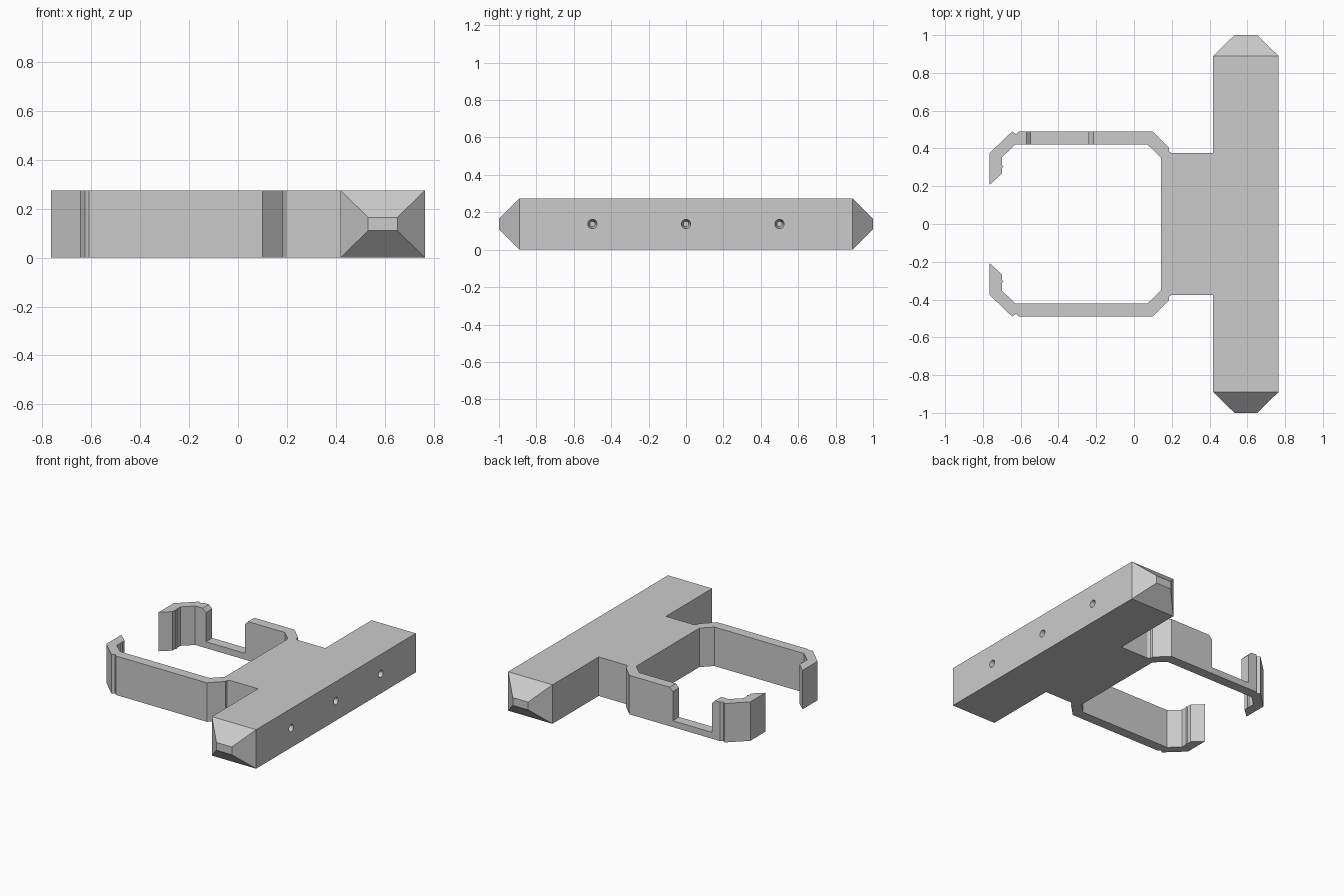
import bpy
import bmesh
from mathutils import Matrix

HEIGHT = 0.275

if "Cube" in bpy.data.objects:
    bpy.data.objects.remove(bpy.data.objects["Cube"], do_unlink=True)

grey = bpy.data.materials.new("light grey plastic")
grey.use_nodes = True
colour = (0.6, 0.6, 0.6, 1)
grey.diffuse_color = colour
grey.node_tree.nodes["Principled BSDF"].inputs["Base Color"].default_value = colour


def make_object(name, bm):
    bmesh.ops.recalc_face_normals(bm, faces=bm.faces)
    mesh = bpy.data.meshes.new(name)
    bm.to_mesh(mesh)
    bm.free()
    mesh.materials.append(grey)
    obj = bpy.data.objects.new(name, mesh)
    bpy.context.collection.objects.link(obj)
    return obj


def extrude_profile(name, points, direction):
    """Closed 3D outline pushed along a direction."""
    bm = bmesh.new()
    face = bm.faces.new([bm.verts.new(p) for p in points])
    result = bmesh.ops.extrude_face_region(bm, geom=[face], use_keep_orig=True)
    moved = [v for v in result["geom"] if isinstance(v, bmesh.types.BMVert)]
    bmesh.ops.translate(bm, verts=moved, vec=direction)
    return make_object(name, bm)


def cut(target, cutter):
    cutter.hide_render = True
    cutter.hide_viewport = True
    mod = target.modifiers.new("cut " + cutter.name, "BOOLEAN")
    mod.operation = "DIFFERENCE"
    mod.solver = "EXACT"
    mod.object = cutter
    # Bake the cut, then drop the helper
    cutter.hide_viewport = False
    bpy.context.view_layer.update()
    graph = bpy.context.evaluated_depsgraph_get()
    mesh = bpy.data.meshes.new_from_object(target.evaluated_get(graph))
    target.modifiers.clear()
    target.data = mesh
    bpy.data.objects.remove(cutter, do_unlink=True)


# Long bar: rectangular sections joined end to end, narrowing at both tips
X_MID = 0.592
sections = [(-1, 0.06, 0.0275), (-0.89, 0.173, HEIGHT / 2),
            (0.89, 0.173, HEIGHT / 2), (1, 0.06, 0.0275)]
bm = bmesh.new()
rings = []
for y, half_x, half_z in sections:
    rings.append([bm.verts.new((X_MID + sx * half_x, y, HEIGHT / 2 + sz * half_z))
                  for sx, sz in ((-1, -1), (1, -1), (1, 1), (-1, 1))])
for a, b in zip(rings, rings[1:]):
    for i in range(4):
        j = (i + 1) % 4
        bm.faces.new((a[i], a[j], b[j], b[i]))
bm.faces.new(rings[0])
bm.faces.new(rings[-1])
bar = make_object("bar", bm)

# Three shallow screw dimples on the outer side
for y in (-0.5, 0, 0.5):
    bm = bmesh.new()
    bmesh.ops.create_cone(bm, cap_ends=True, segments=20, radius1=0.014,
                          radius2=0.026, depth=0.06)
    bmesh.ops.rotate(bm, verts=bm.verts, matrix=Matrix.Rotation(1.5707963, 3, "Y"))
    bmesh.ops.translate(bm, verts=bm.verts, vec=(0.74, y, HEIGHT / 2))
    cut(bar, make_object("dimple_cutter", bm))

# Clip: half outline from the bar, out around one arm and back inside
half = [(0.42, 0.375), (0.20, 0.375), (0.185, 0.385), (0.185, 0.405),
        (0.10, 0.49), (-0.61, 0.49), (-0.625, 0.476), (-0.645, 0.49),
        (-0.765, 0.375), (-0.765, 0.207), (-0.698, 0.268), (-0.698, 0.30),
        (-0.69, 0.305), (-0.698, 0.31), (-0.698, 0.355), (-0.628, 0.42),
        (0.072, 0.42), (0.142, 0.352)]
outline = half + [(x, -y) for x, y in reversed(half)]
clip = extrude_profile("clip", [(x, y, 0) for x, y in outline], (0, 0, HEIGHT))

# Opening in the back arm, chamfered at its upper corners
opening = [(-0.545, 0.045), (-0.24, 0.045), (-0.24, 0.25), (-0.19, 0.30),
           (-0.595, 0.30), (-0.545, 0.25)]
cut(clip, extrude_profile("opening_cutter", [(x, 0.40, z) for x, z in opening],
                          (0, 0.12, 0)))
